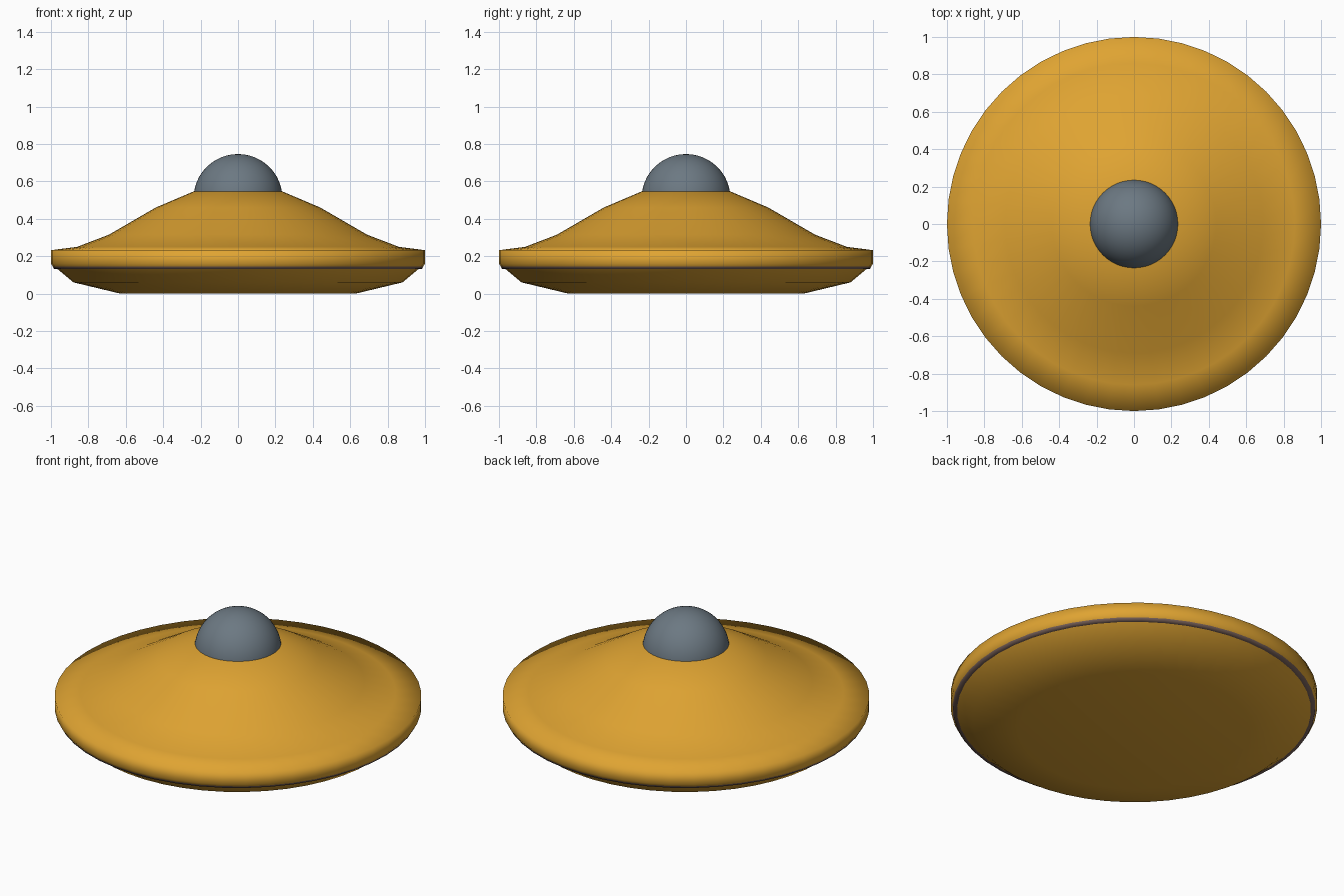
import bpy, bmesh
from math import radians
from mathutils import Matrix, Vector

cube = bpy.data.objects.get("Cube")
if cube:
    bpy.data.objects.remove(cube, do_unlink=True)

SEGMENTS = 48


def material(name, rgb):
    mat = bpy.data.materials.new(name)
    mat.use_nodes = True
    mat.diffuse_color = (*rgb, 1)
    mat.node_tree.nodes["Principled BSDF"].inputs["Base Color"].default_value = (*rgb, 1)
    return mat


def add_object(name, bm, mat):
    bmesh.ops.recalc_face_normals(bm, faces=bm.faces)
    for face in bm.faces:
        face.smooth = True
    mesh = bpy.data.meshes.new(name)
    bm.to_mesh(mesh)
    bm.free()
    mesh.materials.append(mat)
    obj = bpy.data.objects.new(name, mesh)
    bpy.context.collection.objects.link(obj)
    return obj


def lathe(name, profile, mat):
    """Spin a list of (radius, height) points around the z axis."""
    bm = bmesh.new()
    verts = [bm.verts.new((r, 0, z)) for r, z in profile]
    edges = [bm.edges.new(pair) for pair in zip(verts, verts[1:])]
    bmesh.ops.spin(bm, geom=verts + edges, cent=(0, 0, 0), axis=(0, 0, 1),
                   angle=radians(360), steps=SEGMENTS, use_duplicate=False)
    bmesh.ops.remove_doubles(bm, verts=bm.verts, dist=0.0005)
    return add_object(name, bm, mat)


gold = material("gold", (0.74, 0.37, 0.032))
slate = material("slate grey", (0.15, 0.19, 0.225))
brown = material("dull brown", (0.19, 0.12, 0.10))

# Upper shell with its rolled rim
lathe("upper_shell", [(0, 0.545), (0.24, 0.545), (0.44, 0.46), (0.69, 0.315),
                      (0.86, 0.25), (1.0, 0.232), (1.0, 0.16), (0.99, 0.145)], gold)

# Narrow seam under the rim
lathe("seam_band", [(0.99, 0.145), (0.985, 0.133), (0.965, 0.131)], brown)

# Shallow lower hull
lathe("lower_hull", [(0.965, 0.131), (0.88, 0.06), (0.63, 0.0), (0, 0.0)], gold)

# Domed canopy, sunk into the shell
bm = bmesh.new()
bmesh.ops.create_uvsphere(bm, u_segments=SEGMENTS, v_segments=24, radius=0.238,
                          matrix=Matrix.Translation(Vector((0, 0, 0.508))))
add_object("canopy_dome", bm, slate)
